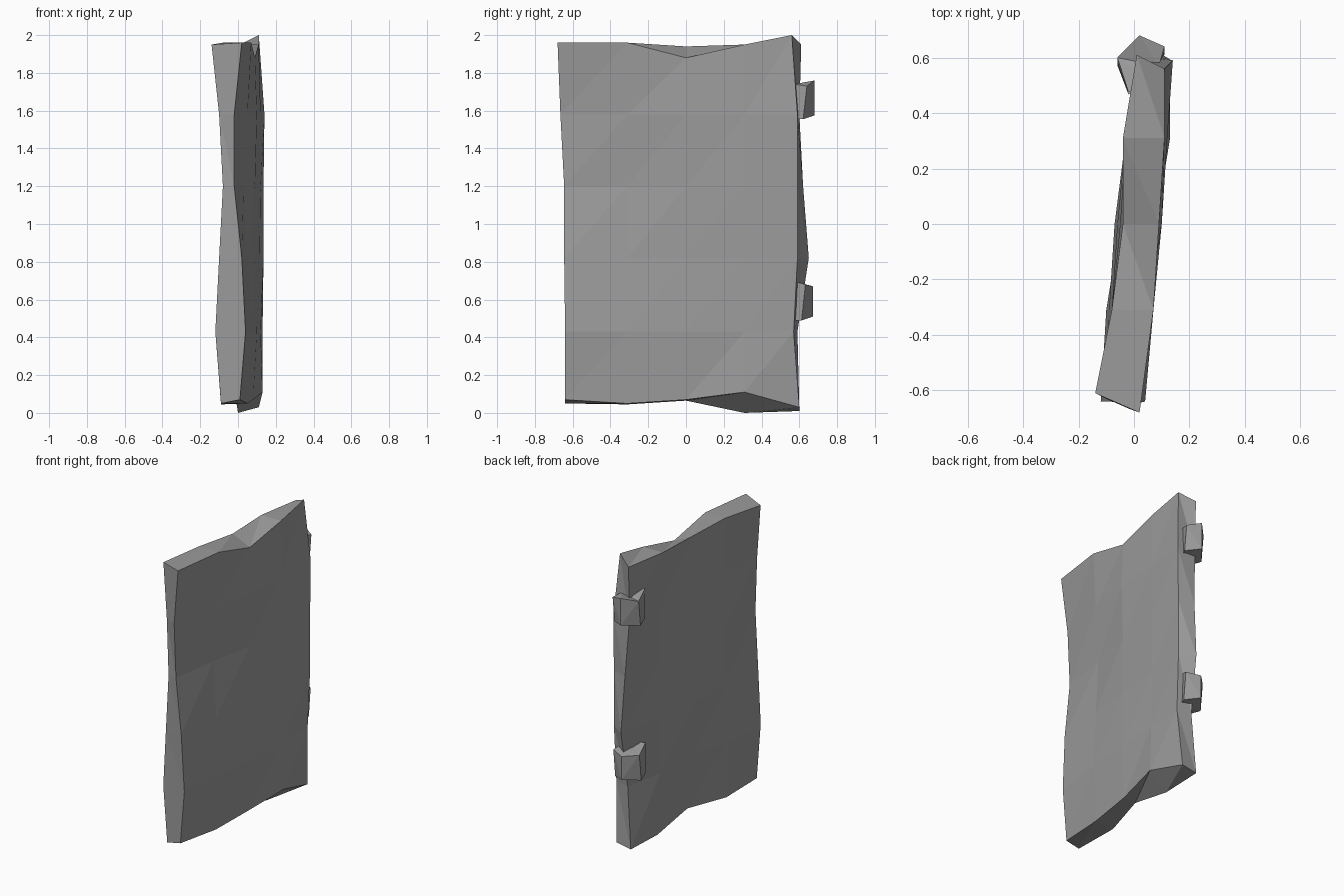
import bpy, bmesh

if "Cube" in bpy.data.objects:
    bpy.data.objects.remove(bpy.data.objects["Cube"])

ROWS = [None, 1.58, 1.2, 0.82, 0.43, None]      # inner row heights, top to bottom
COLS = [-0.64, -0.31, 0.0, 0.31, 0.6]

# Per side: x offset of each column (top to bottom), edge heights, end profiles
FRONT = dict(
    x=[[0.02, -0.02, -0.02, 0.02, 0.04, 0.01],
       [0.07, 0.05, 0.03, 0.05, 0.07, 0.05],
       [0.09, 0.10, 0.09, 0.09, 0.10, 0.08],
       [0.11, 0.12, 0.12, 0.115, 0.12, 0.13],
       [0.11, 0.14, 0.135, 0.135, 0.13, 0.11]],
    top=[1.96, 1.96, 1.88, 1.95, 2.0], bottom=[0.07, 0.05, 0.07, 0.11, 0.03],
    y0=[-0.68, -0.665, -0.645, -0.645, -0.64, -0.64],
    y1=[0.56, 0.59, 0.59, 0.59, 0.57, 0.6])
BACK = dict(
    x=[[-0.14, -0.10, -0.08, -0.10, -0.12, -0.09],
       [-0.08, -0.08, -0.08, -0.09, -0.10, -0.09],
       [-0.04, -0.05, -0.06, -0.07, -0.05, -0.01],
       [-0.04, -0.03, -0.03, -0.03, -0.02, 0.0],
       [0.01, 0.01, 0.03, 0.04, 0.03, 0.0]],
    top=[1.95, 1.96, 1.94, 1.95, 1.95], bottom=[0.05, 0.045, 0.065, 0.0, 0.01],
    y0=[-0.61, -0.63, -0.64, -0.64, -0.64, -0.64],
    y1=[0.61, 0.60, 0.62, 0.65, 0.59, 0.6])

# Dark grey finish
dark = bpy.data.materials.new("dark_grey")
dark.diffuse_color = (0.33, 0.33, 0.33, 1.0)
dark.use_nodes = True
dark.node_tree.nodes["Principled BSDF"].inputs["Base Color"].default_value = dark.diffuse_color


def finish(name, bm):
    bmesh.ops.recalc_face_normals(bm, faces=bm.faces)
    mesh = bpy.data.meshes.new(name)
    bm.to_mesh(mesh)
    bm.free()
    mesh.materials.append(dark)
    obj = bpy.data.objects.new(name, mesh)
    bpy.context.collection.objects.link(obj)


def side_grid(bm, s):
    grid = []
    for c in range(5):
        col = []
        for r in range(6):
            z = s["top"][c] if r == 0 else s["bottom"][c] if r == 5 else ROWS[r]
            y = s["y0"][r] if c == 0 else s["y1"][r] if c == 4 else COLS[c]
            col.append(bm.verts.new((s["x"][c][r], y, z)))
        grid.append(col)
    return grid


# Warped door slab: two faceted sides stitched around the rim
bm = bmesh.new()
f, b = side_grid(bm, FRONT), side_grid(bm, BACK)
for c in range(4):
    for r in range(5):
        tl, tr, br, bl = f[c][r], f[c+1][r], f[c+1][r+1], f[c][r+1]
        bm.faces.new((bl, br, tr))
        bm.faces.new((bl, tr, tl))
        tl, tr, br, bl = b[c][r], b[c+1][r], b[c+1][r+1], b[c][r+1]
        bm.faces.new((tl, br, tr))
        bm.faces.new((tl, bl, br))
rim = [(c, 0) for c in range(4)] + [(4, r) for r in range(5)]
rim += [(c, 5) for c in range(4, 0, -1)] + [(0, r) for r in range(5, 0, -1)]
for (c0, r0), (c1, r1) in zip(rim, rim[1:] + rim[:1]):
    bm.faces.new((f[c0][r0], f[c1][r1], b[c1][r1]))
    bm.faces.new((f[c0][r0], b[c1][r1], b[c0][r0]))
finish("door_panel", bm)


# Hinge knuckles: crooked six-sided barrels on the back edge
def hinge(name, z0, z1, dy, dips):
    outline = [(-0.06, 0.60), (0.02, 0.68), (0.11, 0.64),
               (0.09, 0.57), (0.06, 0.52), (-0.02, 0.475)]
    bm = bmesh.new()
    low = [bm.verts.new((x, y + dy - (0.02 if i in (0, 2) else 0.0), z0 + (0.02 if i == 1 else 0)))
           for i, (x, y) in enumerate(outline)]
    high = [bm.verts.new((x, y + dy, z1 - dips[i])) for i, (x, y) in enumerate(outline)]
    bm.faces.new(low)
    bm.faces.new(high)
    for i in range(6):
        j = (i + 1) % 6
        bm.faces.new((low[i], low[j], high[j], high[i]))
    bmesh.ops.triangulate(bm, faces=bm.faces)
    finish(name, bm)


hinge("upper_hinge", 1.555, 1.76, 0.0, [0.03, 0, 0.03, 0.02, 0, 0])
hinge("lower_hinge", 0.49, 0.70, -0.008, [0.03, 0.03, 0.02, 0, 0, 0])
